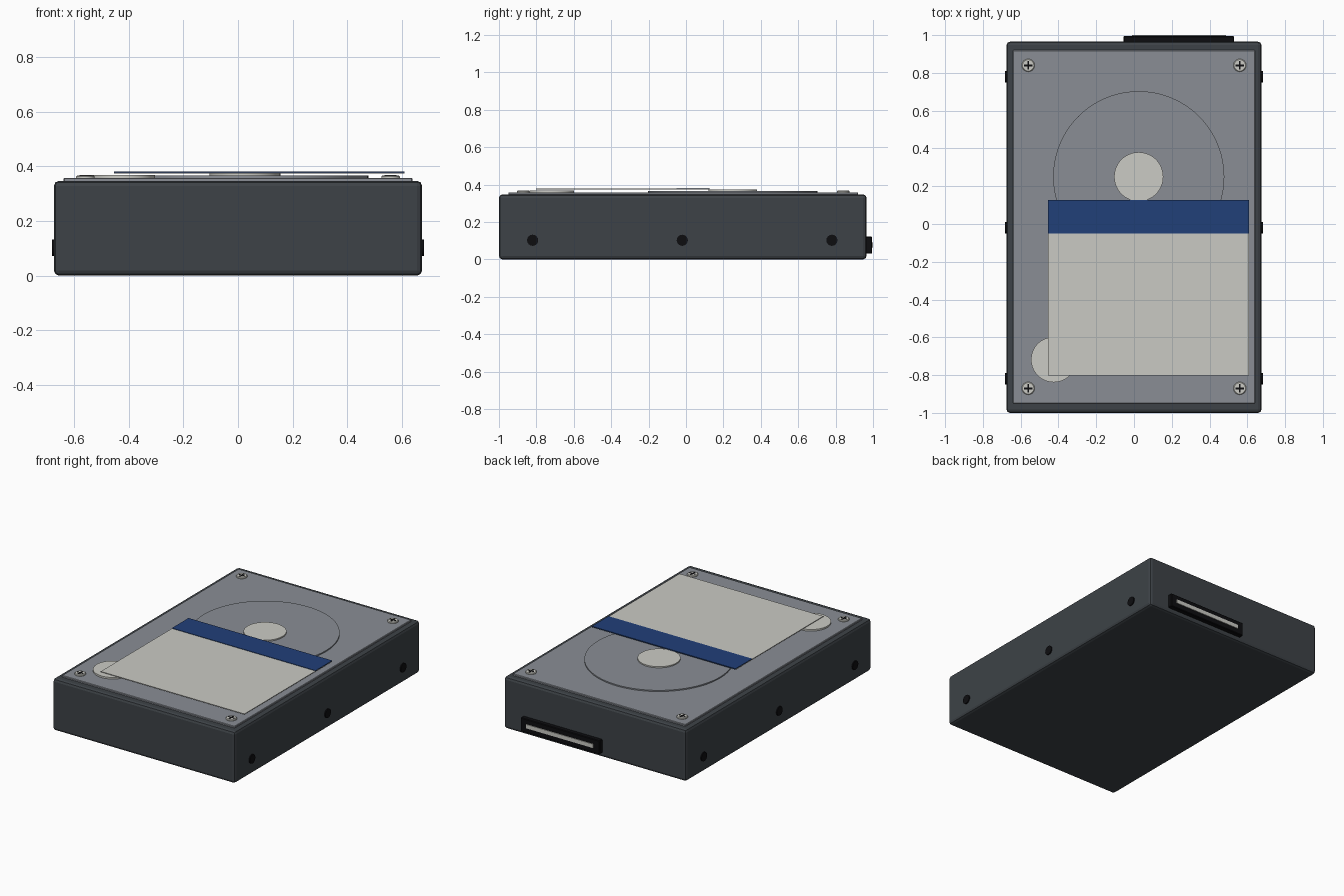
import bpy
import bmesh
from math import pi
from mathutils import Matrix

cube = bpy.data.objects.get("Cube")
if cube:
    bpy.data.objects.remove(cube, do_unlink=True)


def material(name, rgb):
    m = bpy.data.materials.new(name)
    m.use_nodes = True
    m.diffuse_color = (*rgb, 1)
    m.node_tree.nodes["Principled BSDF"].inputs["Base Color"].default_value = (*rgb, 1)
    return m


CASE = material("dark case grey", (0.047, 0.055, 0.063))
LID = material("lid grey", (0.254, 0.27, 0.3))
PAPER = material("pale label", (0.59, 0.59, 0.55))
SILVER = material("silver", (0.6, 0.6, 0.56))
BLUE = material("blue", (0.015, 0.05, 0.19))
BLACK = material("black", (0.004, 0.004, 0.005))


def finish(name, bm, mat, bevel=0, segments=1):
    mesh = bpy.data.meshes.new(name)
    bm.to_mesh(mesh)
    bm.free()
    mesh.materials.append(mat)
    obj = bpy.data.objects.new(name, mesh)
    bpy.context.collection.objects.link(obj)
    if bevel:
        mod = obj.modifiers.new("Bevel", "BEVEL")
        mod.width = bevel
        mod.segments = segments
        mod.limit_method = "ANGLE"
    return obj


def box(name, x, y, z, mat, bevel=0, segments=1):
    """Box from (low, high) pairs on each axis."""
    bm = bmesh.new()
    bmesh.ops.create_cube(bm, size=1)
    for v in bm.verts:
        for axis, (low, high) in enumerate((x, y, z)):
            v.co[axis] = high if v.co[axis] > 0 else low
    return finish(name, bm, mat, bevel, segments)


def disc(name, centre, radius, depth, mat, sides=64, sideways=False, bevel=0):
    bm = bmesh.new()
    turn = Matrix.Rotation(pi / 2, 4, "Y") if sideways else Matrix()
    bmesh.ops.create_cone(bm, cap_ends=True, segments=sides, radius1=radius,
                          radius2=radius, depth=depth,
                          matrix=Matrix.Translation(centre) @ turn)
    obj = finish(name, bm, mat, bevel)
    bpy.context.view_layer.objects.active = obj
    obj.select_set(True)
    bpy.ops.object.shade_smooth_by_angle(angle=pi / 6)
    obj.select_set(False)
    return obj


# Case and lid
box("case", (-0.675, 0.675), (-1, 0.965), (0, 0.347), CASE, 0.018, 2)
box("lid", (-0.64, 0.64), (-0.95, 0.92), (0.33, 0.358), LID, 0.003)

# Raised platter cover, spindle hub and pivot cap
disc("platter_cover", (0.025, 0.25, 0.357), 0.453, 0.018, LID, 96)
disc("spindle_hub", (0.025, 0.25, 0.363), 0.13, 0.022, SILVER)
disc("pivot_cap", (-0.425, -0.718, 0.359), 0.12, 0.02, SILVER)

# Label with its coloured band
box("label", (-0.455, 0.61), (-0.803, 0.125), (0.374, 0.378), PAPER)
box("label_band", (-0.455, 0.61), (-0.05, 0.126), (0.375, 0.381), BLUE)

# Corner screws with cross recesses
for x in (-0.56, 0.56):
    for y in (-0.87, 0.84):
        disc("lid_screw", (x, y, 0.36), 0.034, 0.014, SILVER, 24, bevel=0.004)
        for w, h in ((0.022, 0.005), (0.005, 0.022)):
            box("screw_slot", (x - w, x + w), (y - h, y + h), (0.362, 0.368), BLACK)

# Mounting screws along both long sides
for x in (-0.668, 0.668):
    for y in (-0.82, -0.02, 0.78):
        disc("side_screw", (x, y, 0.102), 0.03, 0.028, BLACK, 16, True)

# Rear connector and its contact strip
box("connector", (-0.055, 0.53), (0.95, 0.995), (0.03, 0.122), BLACK, 0.004)
box("contact_strip", (-0.01, 0.487), (0.98, 1), (0.064, 0.09), PAPER)
